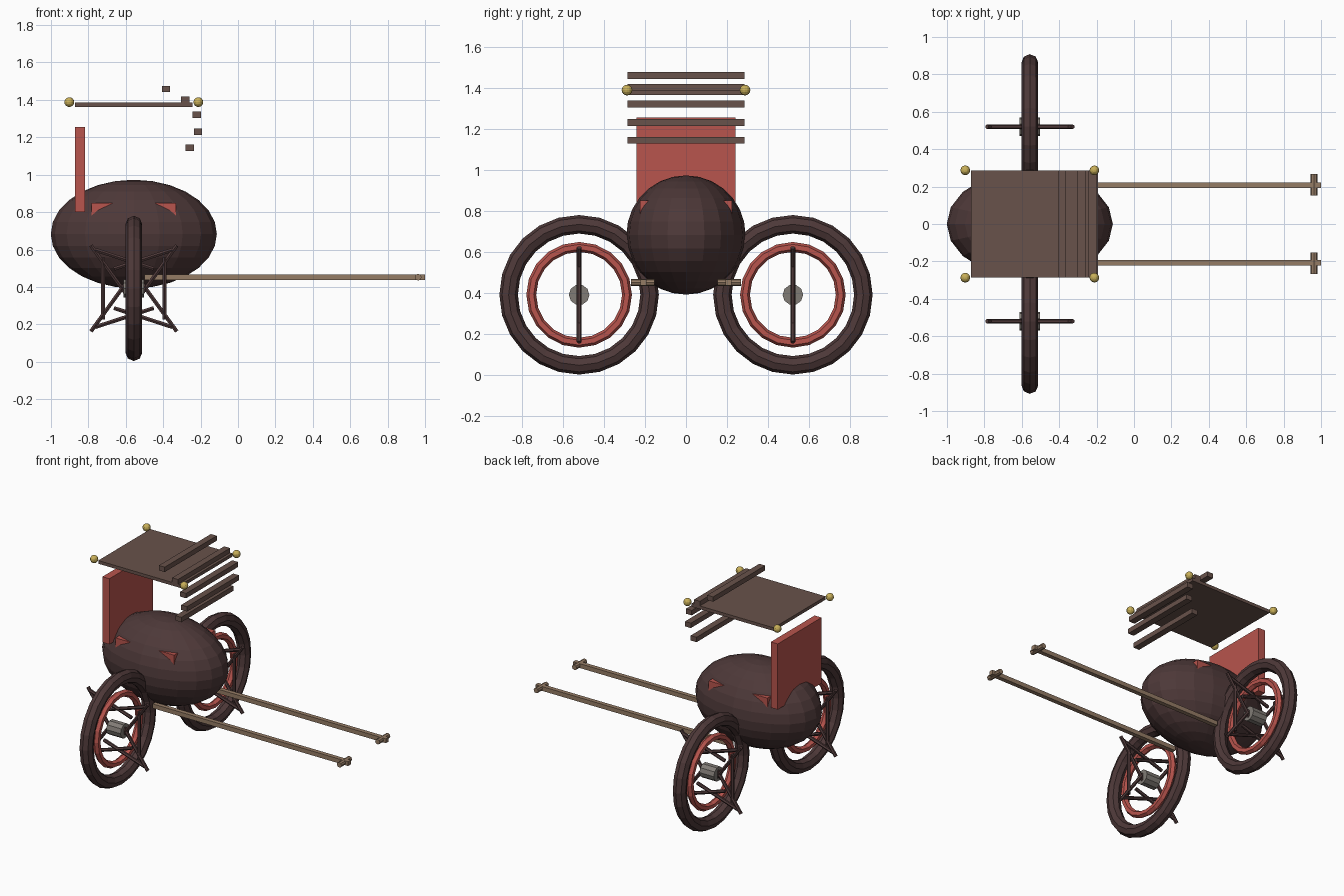
import bpy
from math import pi, sin, cos

if "Cube" in bpy.data.objects:
    bpy.data.objects.remove(bpy.data.objects["Cube"])


def material(name, r, g, b):
    m = bpy.data.materials.new(name)
    m.diffuse_color = (r, g, b, 1)
    m.use_nodes = True
    m.node_tree.nodes["Principled BSDF"].inputs["Base Color"].default_value = m.diffuse_color
    return m


DARK = material("dark_brown", 0.075, 0.04, 0.04)
RED = material("red", 0.48, 0.09, 0.075)
CANVAS = material("canopy_brown", 0.14, 0.085, 0.07)
WOOD = material("wood", 0.30, 0.20, 0.13)
GOLD = material("gold", 0.58, 0.43, 0.10)
STEEL = material("steel", 0.22, 0.20, 0.18)


def finish(name, mat):
    ob = bpy.context.object
    ob.name = name
    ob.data.materials.append(mat)
    return ob


def box(name, mat, center, size):
    bpy.ops.mesh.primitive_cube_add(size=1, location=center)
    ob = finish(name, mat)
    ob.scale = size
    return ob


def rod(name, mat, center, radius, length, rot, sides):
    bpy.ops.mesh.primitive_cylinder_add(
        vertices=sides, radius=radius, depth=length, location=center, rotation=rot)
    return finish(name, mat)


def ball(name, mat, center, scale, segments, rings):
    bpy.ops.mesh.primitive_uv_sphere_add(
        segments=segments, ring_count=rings, radius=1, location=center)
    ob = finish(name, mat)
    ob.scale = scale
    return ob


def ring(name, mat, center, major, minor, segments, sides):
    bpy.ops.mesh.primitive_torus_add(
        major_radius=major, minor_radius=minor, major_segments=segments,
        minor_segments=sides, location=center, rotation=(0, pi / 2, 0))
    return finish(name, mat)


CX = -0.557   # cart centre line

# Body, seat cushion (only its corners show) and backrest
ball("body", DARK, (CX, 0, 0.683), (0.444, 0.29, 0.29), 20, 14)
box("seat", RED, (CX, 0, 0.80), (0.45, 0.45, 0.10))
box("backrest", RED, (-0.845, 0, 1.028), (0.053, 0.48, 0.455))

# Canopy sheet, hood slats and corner knobs
box("canopy", CANVAS, (CX, 0, 1.374), (0.63, 0.57, 0.022))
slats = [(-0.385, 1.458), (-0.283, 1.40), (-0.221, 1.32), (-0.214, 1.23), (-0.258, 1.144)]
for i, (x, z) in enumerate(slats):
    box(f"hood_slat_{i + 1}", CANVAS, (x, 0, z), (0.045, 0.57, 0.034))
for sx in (-1, 1):
    for sy in (-1, 1):
        ball("canopy_knob", GOLD, (CX + sx * 0.345, sy * 0.287, 1.388), (0.026,) * 3, 12, 8)

for side, s in (("left", 1), ("right", -1)):
    # Wheel: tyre, rim, hub
    hub = (CX, s * 0.52, 0.392)
    ring(f"{side}_tyre", DARK, hub, 0.343, 0.045, 24, 8)
    ring(f"{side}_rim", RED, hub, 0.233, 0.024, 20, 6)
    rod(f"{side}_hub", STEEL, hub, 0.05, 0.11, (0, pi / 2, 0), 10)
    # Spokes crossing the wheel plane
    for k in range(10):
        a = k * pi / 5
        pos = (hub[0] + 0.164 * cos(a), hub[1], hub[2] + 0.164 * sin(a))
        rod(f"{side}_spoke_{k + 1}", DARK, pos, 0.012, 0.33, (0, a, 0), 6)
    # Pull shaft and its cross grip
    box(f"{side}_shaft", WOOD, (0.25, s * 0.207, 0.452), (1.5, 0.03, 0.03))
    rod(f"{side}_grip", WOOD, (0.963, s * 0.21, 0.452), 0.018, 0.115, (pi / 2, 0, 0), 8)
